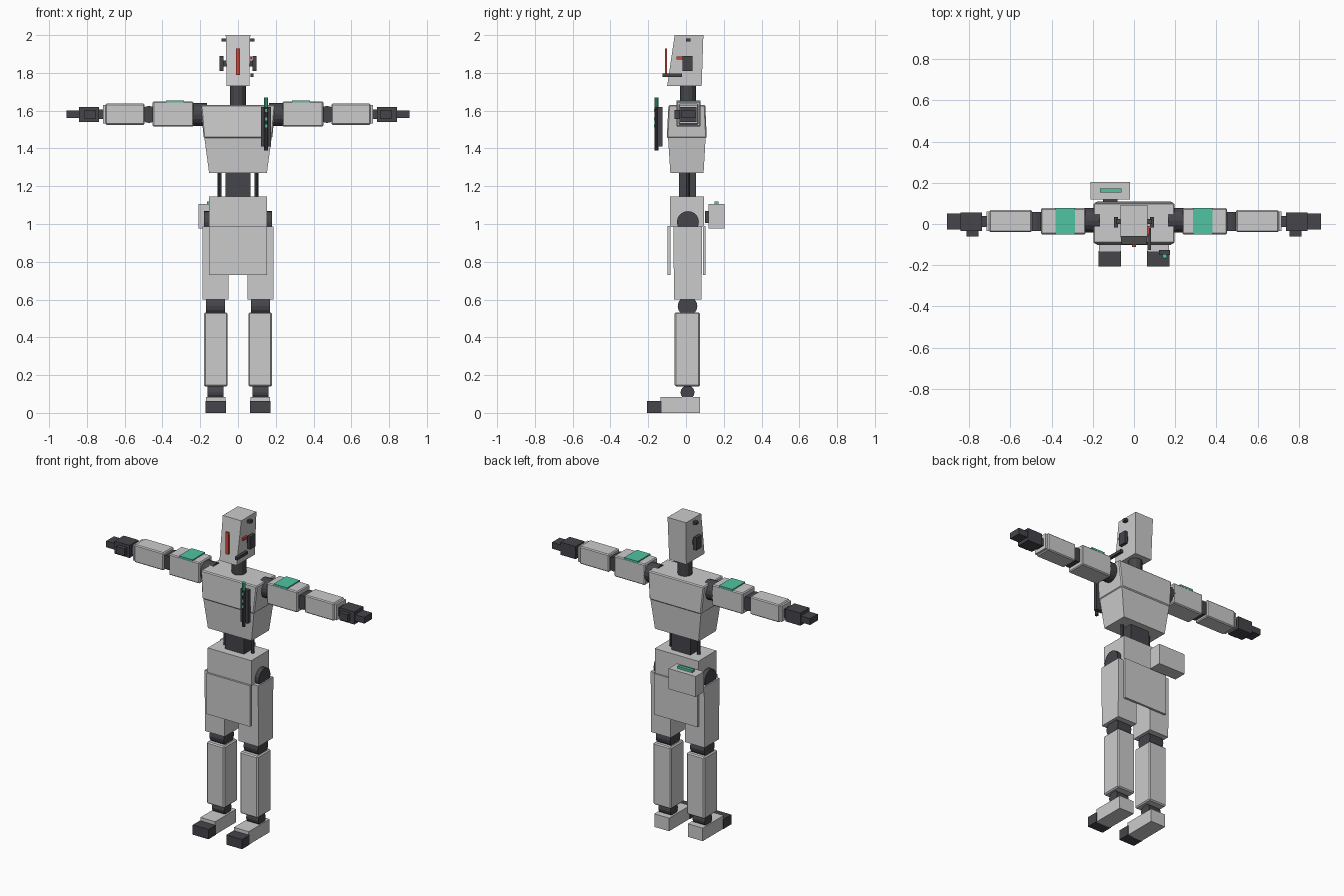
import bpy, bmesh, math
from mathutils import Matrix

if "Cube" in bpy.data.objects:
    bpy.data.objects.remove(bpy.data.objects["Cube"])


def material(name, color):
    m = bpy.data.materials.new(name)
    m.diffuse_color = color
    m.use_nodes = True
    m.node_tree.nodes["Principled BSDF"].inputs["Base Color"].default_value = m.diffuse_color
    return m


DARK = material("dark_rubber", (0.06, 0.06, 0.07, 1))
GREEN = material("green_light", (0.08, 0.55, 0.36, 1))
RED = material("red_light", (0.65, 0.06, 0.04, 1))


def finish(name, bm, mat=None, bevel=0):
    bmesh.ops.recalc_face_normals(bm, faces=bm.faces)
    me = bpy.data.meshes.new(name)
    bm.to_mesh(me)
    bm.free()
    ob = bpy.data.objects.new(name, me)
    bpy.context.collection.objects.link(ob)
    if mat:
        me.materials.append(mat)
    if bevel:
        b = ob.modifiers.new("edge", 'BEVEL')
        b.width, b.segments = bevel, 1
    return ob


def taper(name, bottom, top, z0, z1, mat=None, bevel=0):
    """Block between two rectangles (x0, x1, y0, y1) at z0 and z1."""
    bm = bmesh.new()
    rings = []
    for (x0, x1, y0, y1), z in ((bottom, z0), (top, z1)):
        rings.append([bm.verts.new((x, y, z)) for x, y in
                      ((x0, y0), (x1, y0), (x1, y1), (x0, y1))])
    a, b = rings
    bm.faces.new(a)
    bm.faces.new(b)
    for i in range(4):
        j = (i + 1) % 4
        bm.faces.new((a[i], a[j], b[j], b[i]))
    return finish(name, bm, mat, bevel)


def box(name, x, y, z, mat=None, bevel=0):
    r = (min(x), max(x), *y)
    return taper(name, r, r, *z, mat, bevel)


def cyl(name, center, r, length, axis, mat=None, n=16):
    bm = bmesh.new()
    rot = {'x': Matrix.Rotation(math.pi / 2, 4, 'Y'),
           'y': Matrix.Rotation(math.pi / 2, 4, 'X'),
           'z': Matrix.Identity(4)}[axis]
    bmesh.ops.create_cone(bm, cap_ends=True, segments=n, radius1=r, radius2=r,
                          depth=length, matrix=Matrix.Translation(center) @ rot)
    return finish(name, bm, mat)


# Head and neck
taper("head", (-.06, .06, -.10, .083), (-.065, .065, -.06, .092), 1.73, 2.0)
box("visor_light", (-.01, .01), (-.112, -.1), (1.79, 1.93), RED)
cyl("neck", (0, .01, 1.66), .042, .16, 'z', DARK, 12)
box("mic_boom", (.065, .083), (-.125, -.02), (1.778, 1.796), DARK)
box("temple_light", (.06, .075), (-.05, -.01), (1.872, 1.888), RED)

# Torso
taper("upper_chest", (-.182, .182, -.102, .11), (-.197, .197, -.093, .102), 1.455, 1.63, None, .006)
taper("lower_chest", (-.153, .153, -.083, .093), (-.178, .178, -.095, .104), 1.27, 1.458)
box("waist", (-.067, .067), (-.037, .052), (1.13, 1.28), DARK)
box("pelvis", (-.153, .153), (-.085, .095), (.985, 1.145))
box("front_skirt", (-.153, .153), (-.097, -.083), (.73, .99))
box("back_skirt", (-.153, .153), (.09, .104), (.73, .99))

for side, s in (("left", 1), ("right", -1)):
    def sbox(part, x, *args):
        return box(f"{side}_{part}", (s * x[0], s * x[1]), *args)

    def scyl(part, c, *args):
        return cyl(f"{side}_{part}", (s * c[0], c[1], c[2]), *args)

    # Head side fittings and waist piston
    sbox("ear_pad", (.078, .097), (-.018, .035), (1.81, 1.89), DARK)
    sbox("ear_mount", (.055, .08), (0, .022), (1.835, 1.865), DARK)
    sbox("sensor", (.06, .088), (0, .024), (1.965, 1.982), DARK)
    scyl("waist_piston", (.097, .01, 1.205), .011, .15, 'z', DARK, 10)

    # Arm
    scyl("shoulder", (.205, .018, 1.58), .06, .08, 'x', DARK)
    sbox("upper_arm", (.235, .452), (-.05, .077), (1.515, 1.648), None, .006)
    sbox("arm_light", (.285, .38), (-.05, .077), (1.643, 1.655), GREEN)
    scyl("elbow", (.472, .012, 1.58), .045, .09, 'y', DARK)
    sbox("forearm", (.495, .702), (-.04, .067), (1.525, 1.637), None, .006)
    sbox("wrist_cuff", (.7, .715), (-.034, .06), (1.532, 1.63))
    sbox("wrist", (.7, .75), (-.015, .04), (1.555, 1.605), DARK)
    sbox("hand", (.737, .842), (-.035, .055), (1.54, 1.62), DARK)
    sbox("fingers", (.835, .907), (-.027, .05), (1.56, 1.6), DARK)
    sbox("thumb", (.755, .812), (-.06, -.03), (1.557, 1.603), DARK)

    # Leg
    scyl("hip", (.13, .01, 1.01), .058, .1, 'x', DARK, 20)
    t = sorted((s * .05, s * .188))
    taper(f"{side}_thigh", (*t, -.064, .082), (*t, -.066, .086), .6, .987)
    scyl("knee", (.12, .008, .565), .052, .1, 'x', DARK)
    sbox("shin", (.055, .18), (-.06, .074), (.14, .532), None, .007)
    scyl("ankle", (.12, .008, .108), .037, .085, 'x', DARK)
    sbox("foot", (.066, .17), (-.135, .075), (0, .083))
    sbox("toe", (.063, .173), (-.207, -.13), (0, .062), DARK)

# Chest-mounted rod in its sheath
box("rod_sheath", (.122, .175), (-.15, -.125), (1.41, 1.62), DARK)
cyl("rod", (.149, -.156, 1.505), .011, .23, 'z', DARK, 10)
cyl("rod_tip", (.149, -.156, 1.645), .011, .05, 'z', GREEN, 10)
for z in (1.52, 1.555, 1.6):
    box("rod_light", (.142, .156), (-.17, -.15), (z - .008, z + .008), GREEN)

# Rear hip pouch
box("hip_pouch", (-.21, -.02), (.12, .203), (.975, 1.105))
box("pouch_clip", (-.15, -.08), (.1, .122), (1.005, 1.07), DARK)
box("pouch_light", (-.165, -.06), (.152, .173), (1.1, 1.12), GREEN)
